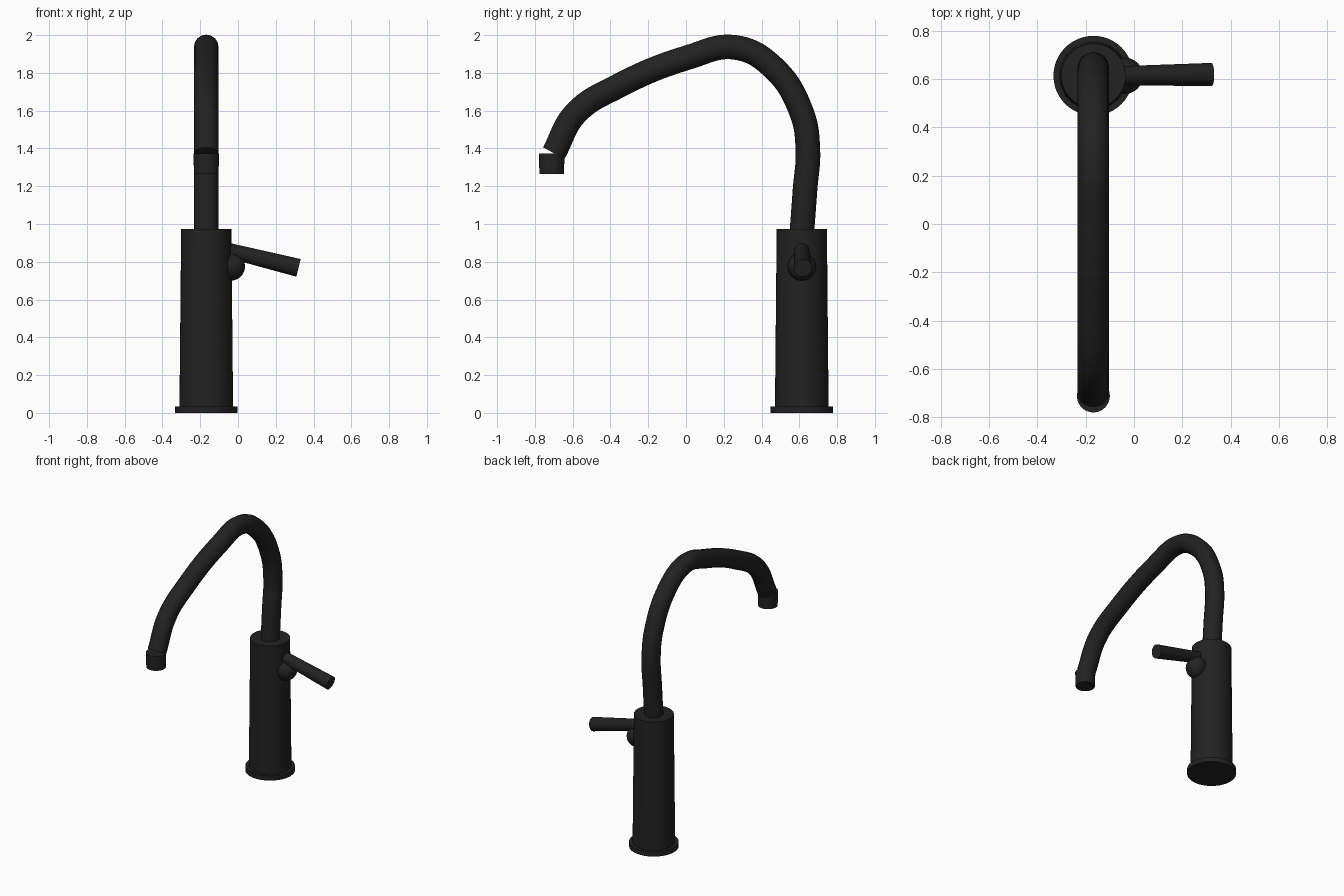
import bpy
from math import radians
from mathutils import Vector

cube = bpy.data.objects.get("Cube")
if cube:
    bpy.data.objects.remove(cube, do_unlink=True)

BX, BY = -0.168, 0.613   # axis of the tap body

black = bpy.data.materials.new("matte black")
black.use_nodes = True
colour = (0.016, 0.016, 0.016, 1)
black.diffuse_color = colour
black.node_tree.nodes["Principled BSDF"].inputs["Base Color"].default_value = colour


def finish(name):
    ob = bpy.context.object
    ob.name = name
    ob.data.materials.append(black)
    bpy.ops.object.shade_smooth_by_angle(angle=radians(35))
    return ob


def rod(name, start, end, r1, r2):
    """Capped round bar, tapering from r1 to r2."""
    a, b = Vector(start), Vector(end)
    d = b - a
    bpy.ops.mesh.primitive_cone_add(
        vertices=48, radius1=r1, radius2=r2, depth=d.length,
        location=(a + b) / 2, rotation=d.to_track_quat('Z', 'Y').to_euler())
    return finish(name)


# Base flange and tapered body
rod("base_flange", (BX, BY, 0), (BX, BY, 0.035), 0.165, 0.165)
rod("body", (BX, BY, 0.03), (BX, BY, 0.973), 0.142, 0.133)

# Lever handle on its ball joint
bpy.ops.mesh.primitive_uv_sphere_add(
    segments=32, ring_count=16, radius=0.075, location=(-0.038, BY, 0.775))
finish("handle_joint")
rod("handle", (-0.07, BY, 0.865), (0.32, BY + 0.005, 0.768), 0.039, 0.048)

# Curved spout, swept along a smooth path of (y, z) points
path = [(0.613, 0.95), (0.63, 1.18), (0.645, 1.40), (0.612, 1.59), (0.46, 1.83),
        (0.26, 1.935), (0.02, 1.885), (-0.36, 1.73), (-0.585, 1.585), (-0.70, 1.375)]
curve = bpy.data.curves.new("spout", 'CURVE')
curve.dimensions = '3D'
curve.bevel_depth = 0.065
curve.bevel_resolution = 6
curve.use_fill_caps = True
spline = curve.splines.new('BEZIER')
spline.resolution_u = 10
spline.bezier_points.add(len(path) - 1)
for point, (y, z) in zip(spline.bezier_points, path):
    point.co = (BX, y, z)
    point.handle_left_type = point.handle_right_type = 'AUTO'
spout = bpy.data.objects.new("spout", curve)
bpy.context.collection.objects.link(spout)
bpy.ops.object.select_all(action='DESELECT')
spout.select_set(True)
bpy.context.view_layer.objects.active = spout
bpy.ops.object.convert(target='MESH')
finish("spout")

# Outlet nozzle
rod("nozzle", (BX, -0.711, 1.265), (BX, -0.711, 1.372), 0.065, 0.068)
